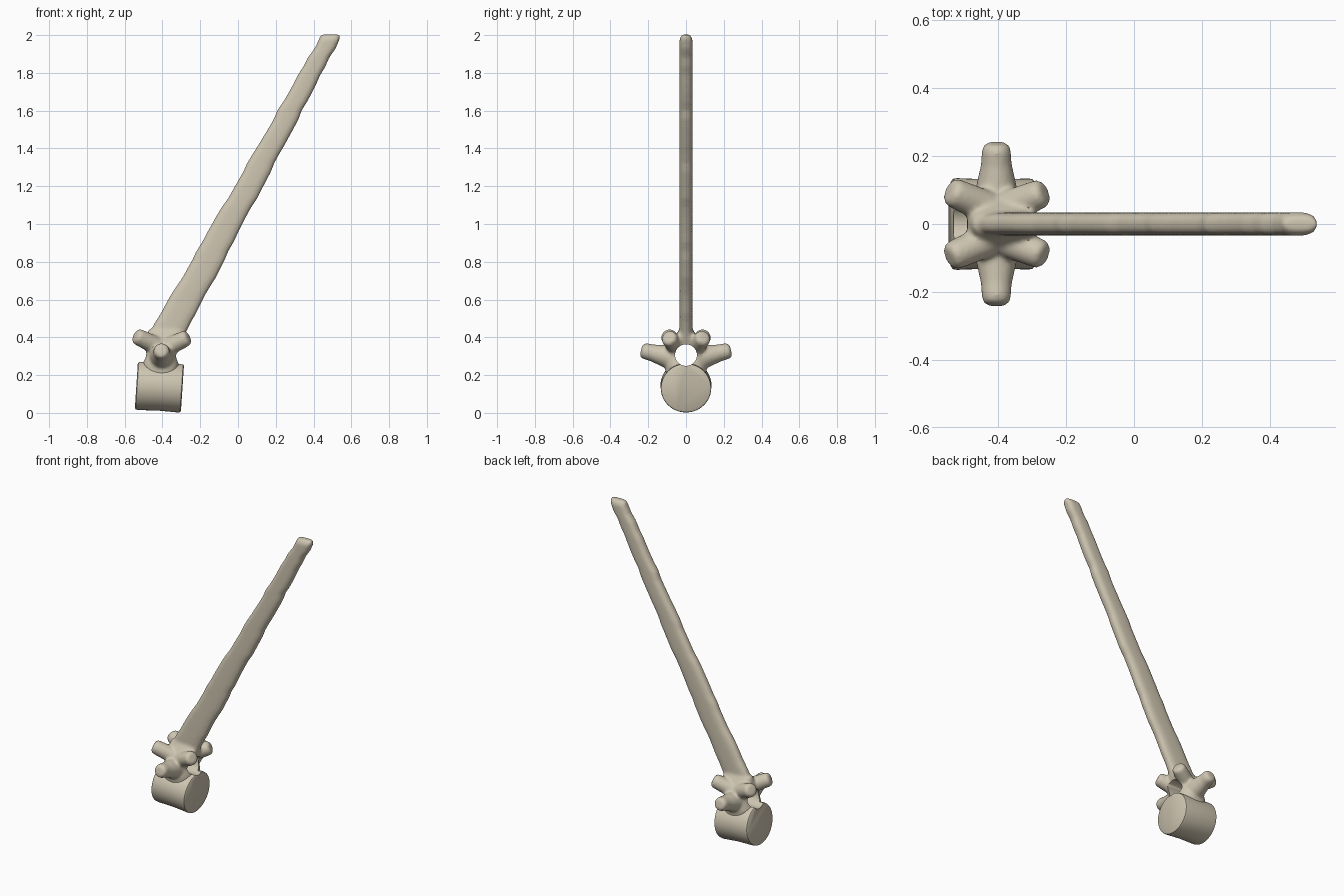
import bpy, bmesh, math, random
from mathutils import Vector

if "Cube" in bpy.data.objects:
    bpy.data.objects.remove(bpy.data.objects["Cube"])

random.seed(4)
bone = bpy.data.materials.new("bone beige")
bone.diffuse_color = (0.62, 0.56, 0.44, 1)
bone.use_nodes = True
bone.node_tree.nodes["Principled BSDF"].inputs["Base Color"].default_value = bone.diffuse_color


def loft(bm, rings, axis, side, n=32, power=2.0):
    """Closed tube; rings = (centre, half size along side, half size across)."""
    axis, side = Vector(axis).normalized(), Vector(side)
    side = (side - axis * side.dot(axis)).normalized()
    up = axis.cross(side)
    loops = []
    for c, a, b in rings:
        loop = []
        for i in range(n):
            t = 2 * math.pi * i / n
            u, v = math.cos(t), math.sin(t)
            u = math.copysign(abs(u) ** (2 / power), u)
            v = math.copysign(abs(v) ** (2 / power), v)
            loop.append(bm.verts.new(Vector(c) + side * a * u + up * b * v))
        loops.append(loop)
    for p, q in zip(loops, loops[1:]):
        for i in range(n):
            j = (i + 1) % n
            bm.faces.new((p[i], p[j], q[j], q[i]))
    bm.faces.new(loops[0][::-1])
    bm.faces.new(loops[-1])


def make(name, bm):
    bmesh.ops.recalc_face_normals(bm, faces=bm.faces)
    me = bpy.data.meshes.new(name)
    bm.to_mesh(me)
    bm.free()
    ob = bpy.data.objects.new(name, me)
    bpy.context.collection.objects.link(ob)
    me.materials.append(bone)
    return ob


def apply(ob, kind, **props):
    bpy.context.view_layer.objects.active = ob
    m = ob.modifiers.new(kind, kind)
    for k, v in props.items():
        setattr(m, k, v)
    bpy.ops.object.modifier_apply(modifier=m.name)


def limb(bm, start, end, r0, r1):
    """Tapered process with a blunt rounded tip."""
    s, e = Vector(start), Vector(end)
    prof = [(0, r0), (0.35, r0 * 0.6 + r1 * 0.4), (0.7, r1 * 1.05),
            (0.9, r1), (0.97, r1 * 0.85), (1, r1 * 0.6)]
    loft(bm, [(s.lerp(e, t), r, r) for t, r in prof], e - s, (0.3, 0, 1), 20)


# centrum: short drum, slightly tilted
bm = bmesh.new()
A, B = Vector((-0.538, 0, 0.147)), Vector((-0.294, 0, 0.131))
loft(bm, [(A.lerp(B, t), r, r * 1.03) for t, r in
          [(0, 0.122), (0.02, 0.129), (0.07, 0.131), (0.5, 0.127),
           (0.93, 0.13), (0.98, 0.128), (1, 0.121)]], B - A, (0, 0, 1), 48)
centrum = make("centrum", bm)

# neural arch
bm = bmesh.new()
loft(bm, [((-0.41, 0, 0.16), 0.10, 0.10), ((-0.41, 0, 0.25), 0.10, 0.112),
          ((-0.408, 0, 0.30), 0.086, 0.106), ((-0.40, 0, 0.35), 0.092, 0.098),
          ((-0.39, 0, 0.39), 0.10, 0.07), ((-0.375, 0, 0.44), 0.10, 0.036)],
     (0, 0, 1), (1, 0, 0), 40, 2.6)

# transverse and articular processes on both sides
for s in (-1, 1):
    limb(bm, (-0.405, s * 0.04, 0.285), (-0.405, s * 0.238, 0.332), 0.072, 0.043)
    limb(bm, (-0.41, s * 0.04, 0.345), (-0.545, s * 0.098, 0.41), 0.05, 0.043)
    limb(bm, (-0.40, s * 0.04, 0.335), (-0.262, s * 0.094, 0.402), 0.05, 0.043)

# tall leaning neural spine with slightly uneven edges
rings = []
N = 34
for i in range(N + 1):
    t = i / N
    z = 0.39 + 1.585 * t
    left, right = -0.487 + 0.577 * (z - 0.39), -0.292 + 0.523 * (z - 0.39)
    w = random.uniform(-0.005, 0.005) if 0 < i < N else 0
    rings.append((((left + right) / 2 + w, 0, z), (right - left) / 2, 0.0345))
c, a, b = rings[-1]
rings += [((c[0] + 0.005, 0, 1.994), a * 0.96, 0.027),
          ((c[0] + 0.007, 0, 2.003), a * 0.88, 0.016)]
loft(bm, rings, (0, 0, 1), (1, 0, 0), 32, 2.9)
arch = make("neural_arch_and_spine", bm)

# fuse the arch parts into one smooth form
apply(arch, 'REMESH', mode='VOXEL', voxel_size=0.008)
apply(arch, 'SMOOTH', factor=0.5, iterations=7)

# neural canal through arch and top of centrum
bm = bmesh.new()
loft(bm, [((-0.7, 0, 0.306), 0.057, 0.058), ((-0.1, 0, 0.306), 0.057, 0.058)],
     (1, 0, 0), (0, 0, 1), 40)
cutter = make("canal_cutter", bm)
cutter.hide_render = True
for ob in (centrum, arch):
    apply(ob, 'BOOLEAN', operation='DIFFERENCE', object=cutter, solver='EXACT')
bpy.data.objects.remove(cutter)

# shading
for ob in (centrum, arch):
    bpy.ops.object.select_all(action='DESELECT')
    ob.select_set(True)
    bpy.context.view_layer.objects.active = ob
    bpy.ops.object.shade_smooth_by_angle(angle=math.radians(40))
